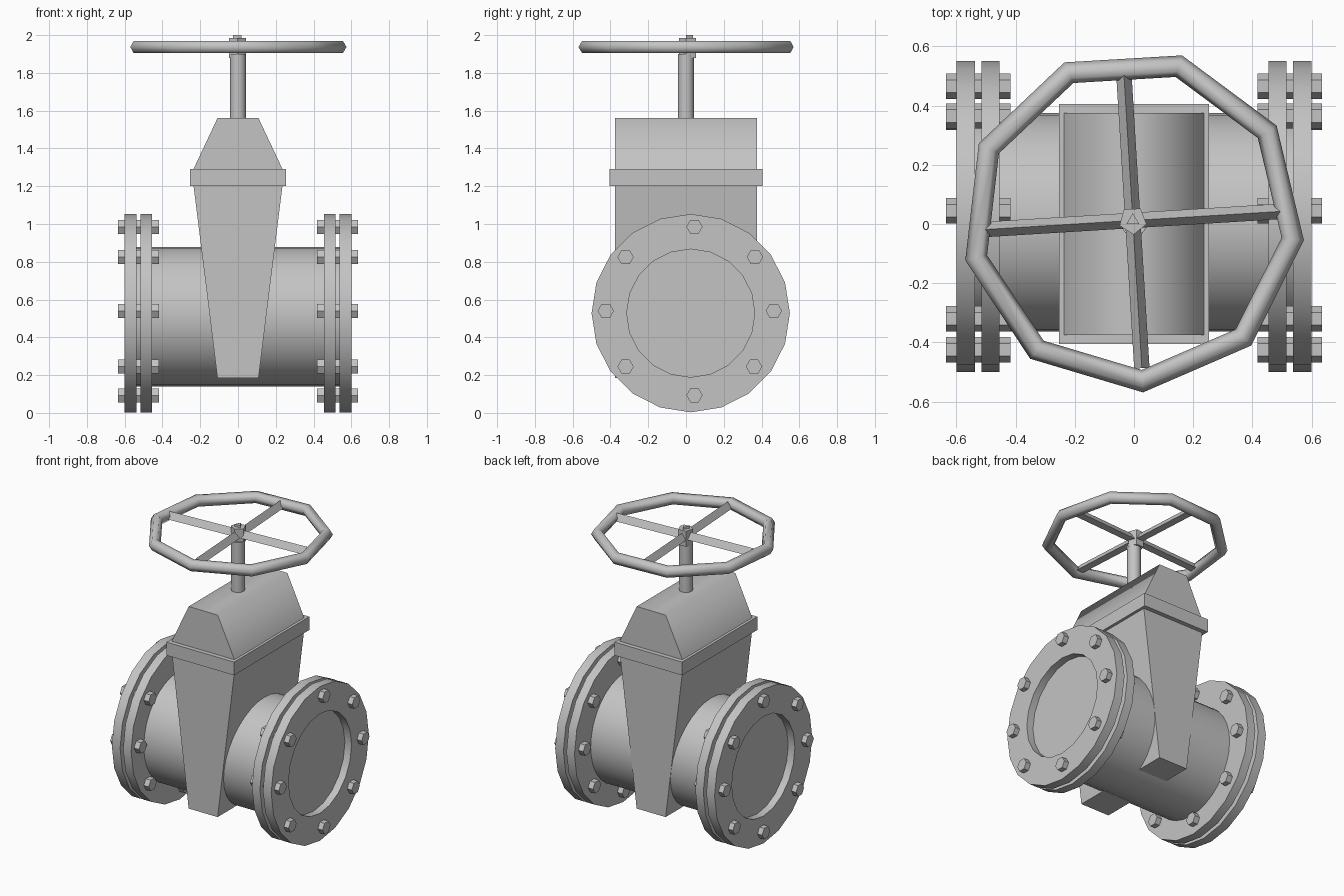
import bpy, bmesh, math
from mathutils import Matrix, Vector

if "Cube" in bpy.data.objects:
    bpy.data.objects.remove(bpy.data.objects["Cube"], do_unlink=True)

grey = bpy.data.materials.new("cast_grey")
grey.use_nodes = True
colour = (0.55, 0.55, 0.55, 1)
grey.diffuse_color = colour
grey.node_tree.nodes["Principled BSDF"].inputs["Base Color"].default_value = colour


def finish(name, bm, smooth=None):
    """Turn a bmesh into a named grey object."""
    bmesh.ops.remove_doubles(bm, verts=bm.verts, dist=0.0001)
    bmesh.ops.recalc_face_normals(bm, faces=bm.faces)
    mesh = bpy.data.meshes.new(name)
    bm.to_mesh(mesh)
    bm.free()
    mesh.materials.append(grey)
    obj = bpy.data.objects.new(name, mesh)
    bpy.context.collection.objects.link(obj)
    if smooth:
        bpy.ops.object.select_all(action="DESELECT")
        obj.select_set(True)
        bpy.context.view_layer.objects.active = obj
        bpy.ops.object.shade_smooth_by_angle(angle=math.radians(smooth))
    return obj


def rod(name, start, end, radius, sides, turn=0, smooth=None):
    """Prism or cylinder between two points."""
    start, end = Vector(start), Vector(end)
    axis = end - start
    place = (Matrix.Translation((start + end) / 2)
             @ axis.to_track_quat("Z", "Y").to_matrix().to_4x4()
             @ Matrix.Rotation(math.radians(turn), 4, "Z"))
    bm = bmesh.new()
    bmesh.ops.create_cone(bm, cap_ends=True, segments=sides, radius1=radius,
                          radius2=radius, depth=axis.length, matrix=place)
    return finish(name, bm, smooth)


def spun(name, profile, centre, axis, start, steps, smooth):
    """Closed profile swept round an axis; points are (along, out)."""
    axis = Vector(axis)
    bm = bmesh.new()
    points = [bm.verts.new(Vector(centre) + axis * a + Vector(start) * r)
              for a, r in profile]
    edges = [bm.edges.new((p, points[i - 1])) for i, p in enumerate(points)]
    bmesh.ops.spin(bm, geom=points + edges, cent=centre, axis=axis,
                   angle=math.tau, steps=steps)
    return finish(name, bm, smooth)


def slab(name, half_bottom, half_top, half_depth, z0, z1, smooth=None):
    """Block whose width tapers from bottom to top."""
    bm = bmesh.new()
    outline = [(-half_bottom, z0), (half_bottom, z0), (half_top, z1), (-half_top, z1)]
    face = bm.faces.new([bm.verts.new((x, -half_depth, z)) for x, z in outline])
    out = bmesh.ops.extrude_face_region(bm, geom=[face])
    moved = [v for v in out["geom"] if isinstance(v, bmesh.types.BMVert)]
    bmesh.ops.translate(bm, verts=moved, vec=(0, 2 * half_depth, 0))
    return finish(name, bm, smooth)


# Body: pipe, tapered gate housing, collar and bonnet
rod("pipe", (-0.55, 0.006, 0.51), (0.55, 0.006, 0.51), 0.369, 32, smooth=30)
slab("gate_housing", 0.109, 0.235, 0.375, 0.185, 1.2)
slab("housing_collar", 0.254, 0.254, 0.405, 1.2, 1.29)
slab("bonnet", 0.236, 0.109, 0.375, 1.29, 1.56, smooth=70)

# Flange pairs and bolts at both ends
bolt_spots = [(0.045, 0.985), (0.365, 0.825), (0.465, 0.54), (0.36, 0.245),
              (0.045, 0.093), (-0.32, 0.245), (-0.425, 0.54), (-0.32, 0.825)]
for side, word in ((1, "left"), (-1, "right")):
    for part, inner, outer in (("inner", 0.455, 0.515), ("outer", 0.538, 0.6)):
        ring = [(inner, 0.339), (outer, 0.339), (outer, 0.525), (inner, 0.525)]
        spun(f"{word}_{part}_flange", ring, (0, 0.025, 0.528), (side, 0, 0),
             (0, 0, 1), 20, 30)
    for i, (y, z) in enumerate(bolt_spots):
        bolt = rod(f"{word}_bolt_{i + 1}", (side * 0.418, y, z),
                   (side * 0.635, y, z), 0.043, 6)
        # Corners point sideways
        if max(v.co.z for v in bolt.data.vertices) - z > 0.04:
            spin = Matrix.Rotation(math.radians(30), 4, "X")
            shift = Matrix.Translation((0, y, z))
            bolt.data.transform(shift @ spin @ shift.inverted())

# Stem and hub
rod("stem", (0, 0, 1.54), (0, 0, 1.9), 0.042, 24, smooth=30)
hub = (-0.004, 0.012)
rod("wheel_hub", (*hub, 1.88), (*hub, 1.985), 0.048, 5, turn=3)
rod("hub_nut", (*hub, 1.98), (*hub, 2.0), 0.025, 3, turn=180)

# Handwheel rim with nine straight segments
wheel_z = 1.937
section = [(0.038 * math.sin(math.radians(a)), 0.544 + 0.038 * math.cos(math.radians(a)))
           for a in range(0, 360, 60)]
first = math.radians(73.4)
spun("wheel_rim", section, (*hub, wheel_z), (0, 0, 1),
     (math.cos(first), math.sin(first), 0), 9, 65)

# Three-sided spokes crossing the hub
for i in range(2):
    a = math.radians(3.5 + 90 * i)
    dx, dy = 0.5 * math.cos(a), 0.5 * math.sin(a)
    rod(f"spoke_{i + 1}", (hub[0] - dx, hub[1] - dy, wheel_z),
        (hub[0] + dx, hub[1] + dy, wheel_z), 0.03, 3)
